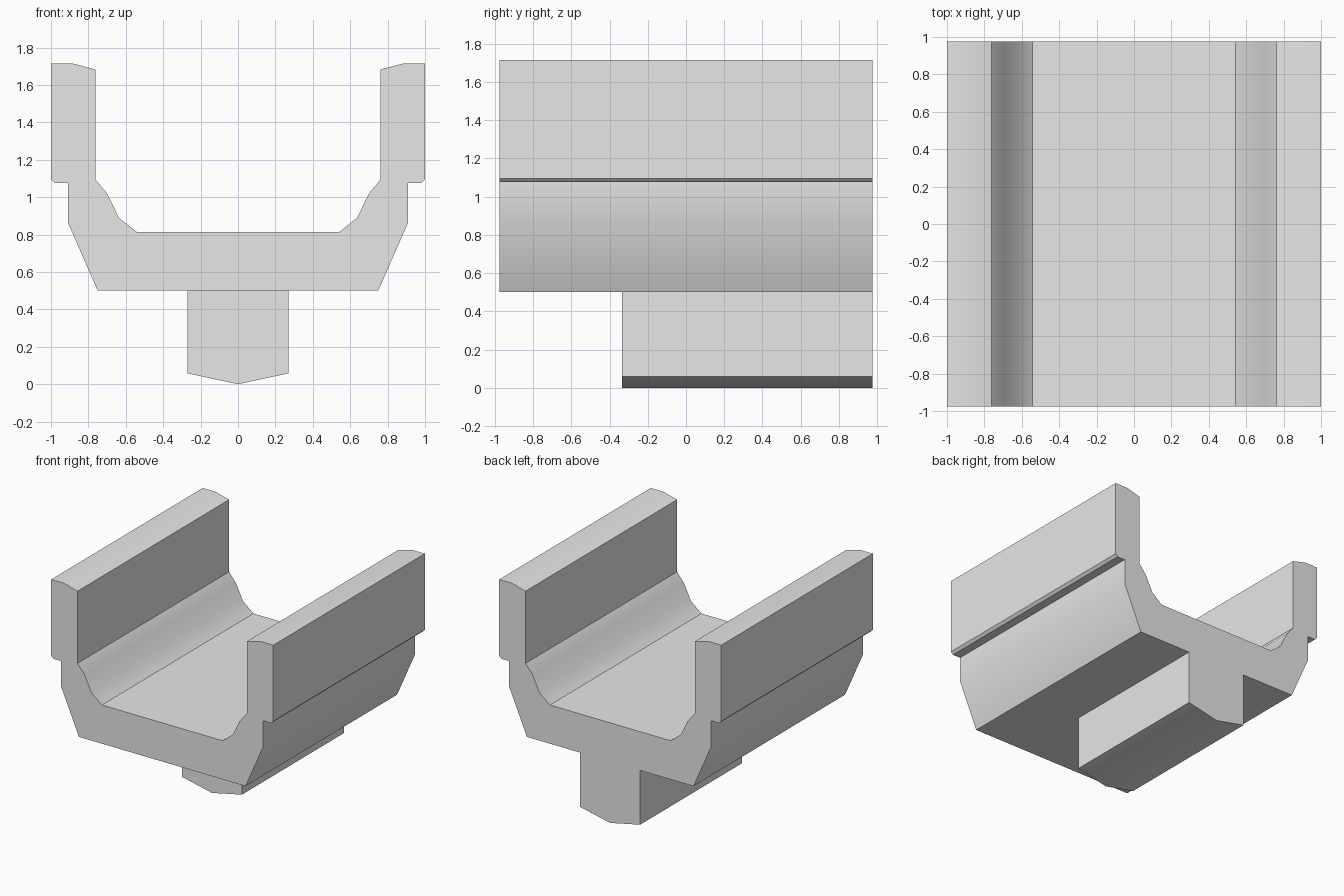
import bpy
import bmesh
import math

cube = bpy.data.objects.get("Cube")
if cube:
    bpy.data.objects.remove(cube, do_unlink=True)

BACK = 0.975

grey = bpy.data.materials.new("plain grey")
grey.use_nodes = True
colour = (0.8, 0.8, 0.8, 1)
grey.diffuse_color = colour
grey.node_tree.nodes["Principled BSDF"].inputs["Base Color"].default_value = colour


def prism(name, half, y0, y1):
    """Mirror a right-hand outline across x = 0 and extrude it along y."""
    outline = half + [(-x, z) for x, z in reversed(half) if x > 0]
    bm = bmesh.new()
    face = bm.faces.new([bm.verts.new((x, y0, z)) for x, z in outline])
    extruded = bmesh.ops.extrude_face_region(bm, geom=[face], use_keep_orig=True)
    moved = [v for v in extruded["geom"] if isinstance(v, bmesh.types.BMVert)]
    bmesh.ops.translate(bm, verts=moved, vec=(0, y1 - y0, 0))
    bmesh.ops.recalc_face_normals(bm, faces=bm.faces)
    mesh = bpy.data.meshes.new(name)
    bm.to_mesh(mesh)
    bm.free()
    mesh.materials.append(grey)
    obj = bpy.data.objects.new(name, mesh)
    bpy.context.collection.objects.link(obj)
    return obj


# U-shaped channel: underside, lipped outer wall, rounded inner corner
channel = prism("channel", [
    (0.75, 0.5), (0.91, 0.865), (0.91, 1.075), (0.98, 1.075), (1.0, 1.095),
    (1.0, 1.715), (0.885, 1.715), (0.763, 1.683), (0.763, 1.095),
    (0.70, 1.02), (0.637, 0.89), (0.543, 0.815)], -BACK, BACK)

# Stem under the rear, with a shallow V-shaped foot
stem = prism("stem", [(0, 0), (0.27, 0.058), (0.27, 0.6)], -0.335, BACK)

# Fuse the stem into the channel
union = channel.modifiers.new("join stem", "BOOLEAN")
union.operation = "UNION"
union.solver = "EXACT"
union.object = stem
bpy.context.view_layer.objects.active = channel
channel.select_set(True)
bpy.ops.object.modifier_apply(modifier=union.name)
bpy.data.objects.remove(stem, do_unlink=True)

# Merge flat neighbouring faces into clean panels
bm = bmesh.new()
bm.from_mesh(channel.data)
bmesh.ops.dissolve_limit(bm, angle_limit=math.radians(1),
                         verts=bm.verts, edges=bm.edges)
bm.to_mesh(channel.data)
bm.free()

bpy.ops.object.shade_smooth_by_angle(angle=math.radians(30))
